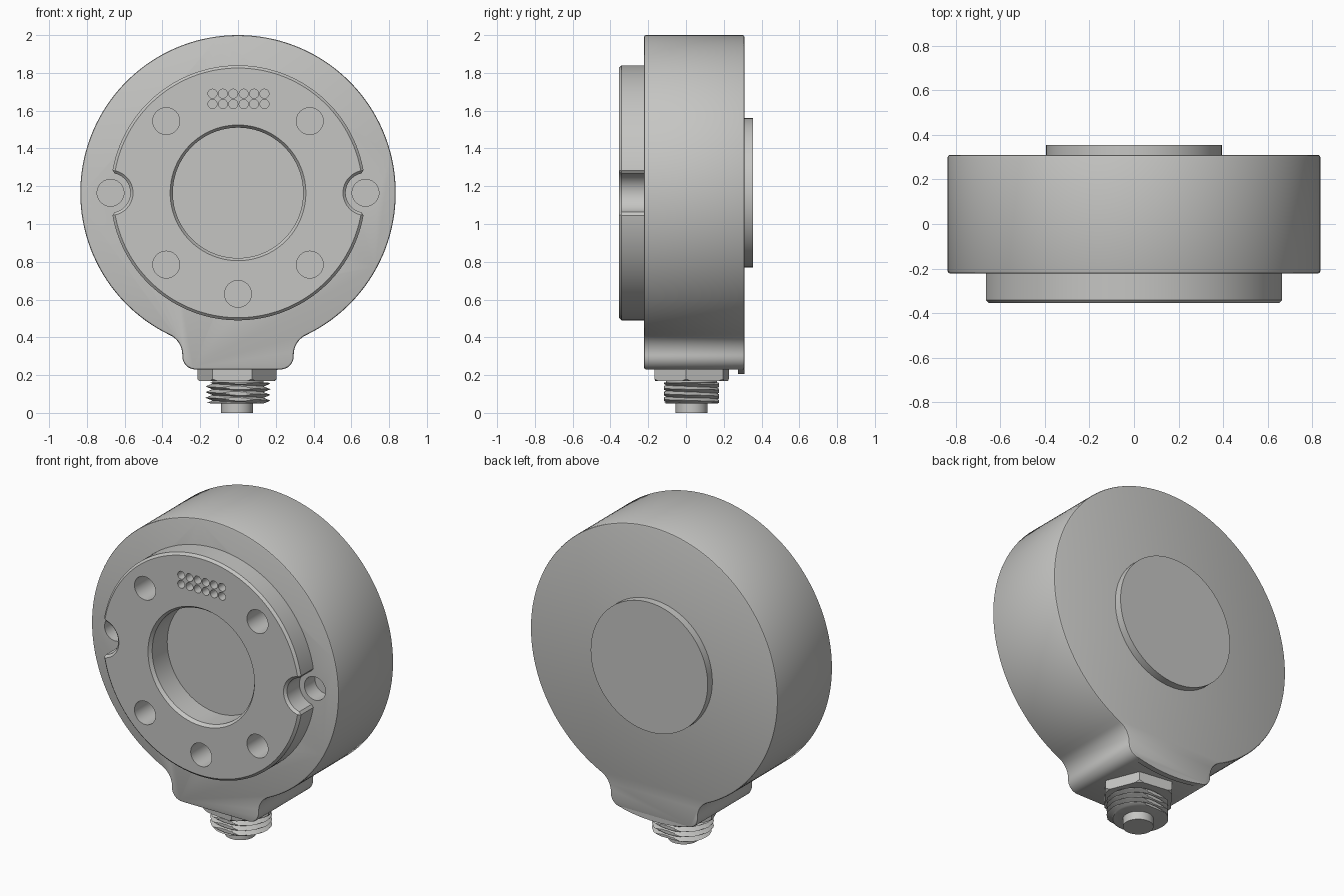
import bpy, bmesh
from math import sin, cos, pi, radians, sqrt, atan2, asin

cube = bpy.data.objects.get("Cube")
if cube:
    bpy.data.objects.remove(cube)

grey = bpy.data.materials.new("warm_grey_metal")
grey.use_nodes = True
COLOUR = (0.56, 0.56, 0.545, 1)
grey.diffuse_color = COLOUR
grey.node_tree.nodes["Principled BSDF"].inputs["Base Color"].default_value = COLOUR

CZ = 1.165          # height of the main axis
R = 0.835           # housing radius


def arc(cx, cz, r, a0, a1, n):
    """Points (x, z) along an arc, angles in degrees."""
    angles = [radians(a0 + (a1 - a0) * i / n) for i in range(n + 1)]
    return [(cx + r * cos(a), cz + r * sin(a)) for a in angles]


def circle(cx, cz, r, n=48):
    return arc(cx, cz, r, 0, 360, n)[:-1]


def add_loft(bm, rings):
    """Skin matching rings of 3D points and cap both ends."""
    rows = [[bm.verts.new(p) for p in ring] for ring in rings]
    for a, b in zip(rows, rows[1:]):
        for i in range(len(a)):
            j = (i + 1) % len(a)
            bm.faces.new((a[i], a[j], b[j], b[i]))
    bm.faces.new(rows[0][::-1])
    bm.faces.new(rows[-1])


def make(name, *lofts):
    bm = bmesh.new()
    for rings in lofts:
        add_loft(bm, rings)
    bmesh.ops.recalc_face_normals(bm, faces=bm.faces)
    mesh = bpy.data.meshes.new(name)
    bm.to_mesh(mesh)
    bm.free()
    mesh.materials.append(grey)
    obj = bpy.data.objects.new(name, mesh)
    bpy.context.collection.objects.link(obj)
    return obj


def along_y(outline, *ys):
    return [[(x, y, z) for x, z in outline] for y in ys]


def along_z(cx, cy, *levels, n=48, turn=0):
    """Rings round a vertical axis; levels are (radius, z)."""
    return [[(cx + r * cos(turn + 2 * pi * i / n), cy + r * sin(turn + 2 * pi * i / n), z)
             for i in range(n)] for r, z in levels]


def bevel(obj, width, segments=1):
    m = obj.modifiers.new("bevel", "BEVEL")
    m.width, m.segments = width, segments
    m.limit_method, m.angle_limit = "ANGLE", radians(40)


def cut(obj, cutter, operation="DIFFERENCE"):
    m = obj.modifiers.new("cut", "BOOLEAN")
    m.operation, m.solver, m.object = operation, "EXACT", cutter
    cutter.hide_render = True


def finish(obj):
    """Apply the modifiers and shade smooth with sharp edges."""
    bpy.ops.object.select_all(action="DESELECT")
    bpy.context.view_layer.objects.active = obj
    obj.select_set(True)
    for m in list(obj.modifiers):
        bpy.ops.object.modifier_apply(modifier=m.name)
    bpy.ops.object.shade_smooth_by_angle(angle=radians(30))


# Housing: round body flowing into a neck
neck, fillet = 0.295, 0.114
fx = neck + fillet
fz = CZ - sqrt((R + fillet) ** 2 - fx ** 2)
meet = -90 + atan2(fx, CZ - fz) * 180 / pi
right = (arc(neck - 0.07, 0.30, 0.07, -90, 0, 8)
         + arc(fx, fz, fillet, 180, 180 + meet, 10)[:-1]
         + arc(0, CZ, R, meet, 90, 60))
left = [(-x, z) for x, z in reversed(right[:-1])]
housing = make("housing", along_y(right + left, -0.222, 0.31))
bevel(housing, 0.01, 2)

# Raised front flange with a notch on each side
FR, NR = 0.675, 0.105
half = 2 * asin(NR / (2 * FR)) * 180 / pi
side = arc(0, CZ, FR, half, 180 - half, 72)
side += arc(-FR, CZ, NR, 90 - half / 2, -90 + half / 2, 20)[1:-1]
outline = side + [(-x, 2 * CZ - z) for x, z in side]
flange = make("front_flange", along_y(outline, -0.355, -0.20))
bevel(flange, 0.018)

# Cutters: central recess, screw holes, notch holes, contact holes
recess = [[(r * cos(2 * pi * i / 96), y, CZ + r * sin(2 * pi * i / 96)) for i in range(96)]
          for r, y in ((0.37, -0.37), (0.345, -0.335), (0.345, -0.19))]
screws = [(s * 0.38, CZ + t * 0.38) for s in (-1, 1) for t in (-1, 1)] + [(0, 0.63)]
screw_lofts = [along_y(circle(x, z, 0.071), -0.4, -0.12) for x, z in screws]
notch_lofts = [along_y(circle(s * 0.675, CZ, 0.071), -0.4, -0.12) for s in (-1, 1)]
contact_lofts = [along_y(circle(-0.135 + 0.055 * i, 1.635 + 0.055 * j, 0.024, 20), -0.4, -0.30)
                 for i in range(6) for j in range(2)]
flange_cutter = make("flange_cutter", recess, *screw_lofts, *contact_lofts)
housing_cutter = make("housing_cutter", recess, *screw_lofts, *notch_lofts)
cut(flange, flange_cutter)
cut(housing, housing_cutter)

# Round pad on the back
pad = make("back_pad", along_y(circle(0, CZ, 0.395, 96), 0.29, 0.355))

# Curved lip under the neck at the back
lip_arc = arc(0, CZ, 0.96, -90 - 13.2, -90 + 13.2, 16)
lip = make("back_lip", along_y(lip_arc + [(0.219, 0.27), (-0.219, 0.27)], 0.275, 0.309))

# Hexagonal nut with chamfered lower corners
NX, NY = -0.005, 0.03
nut = make("connector_nut", along_z(NX, NY, (0.212, 0.168), (0.212, 0.25), n=6, turn=radians(-8)))
nut_cutter = make("nut_cutter", along_z(NX, NY, (0.19, 0.16), (0.235, 0.20), (0.235, 0.27)))
cut(nut, nut_cutter, "INTERSECT")

# Threaded sleeve: helical ridge with flattened front and back
Z0, Z1, PITCH, STEPS, SEG = 0.05, 0.16, 0.03, 44, 64
rings = []
for k in range(STEPS + 1):
    z = Z0 + (Z1 - Z0) * k / STEPS
    ring = []
    for i in range(SEG):
        a = 2 * pi * i / SEG
        phase = ((z - Z0) / PITCH + i / SEG) % 1
        r = 0.135 + 0.037 * (1 - abs(2 * phase - 1))
        if k == 0:
            r = 0.135
        y = max(-0.146, min(0.146, r * sin(a)))
        ring.append((r * cos(a), NY + y, z))
    rings.append(ring)
thread = make("connector_thread", rings)
collar = make("connector_collar", along_z(0, NY, (0.135, 0.15), (0.135, 0.18)))

# Connector tip
tip = make("connector_tip", along_z(-0.005, NY, (0.085, 0.0), (0.085, 0.06)))

for part in (housing, flange, pad, lip, nut, thread, collar, tip):
    finish(part)
for cutter in (flange_cutter, housing_cutter, nut_cutter):
    bpy.data.objects.remove(cutter)
